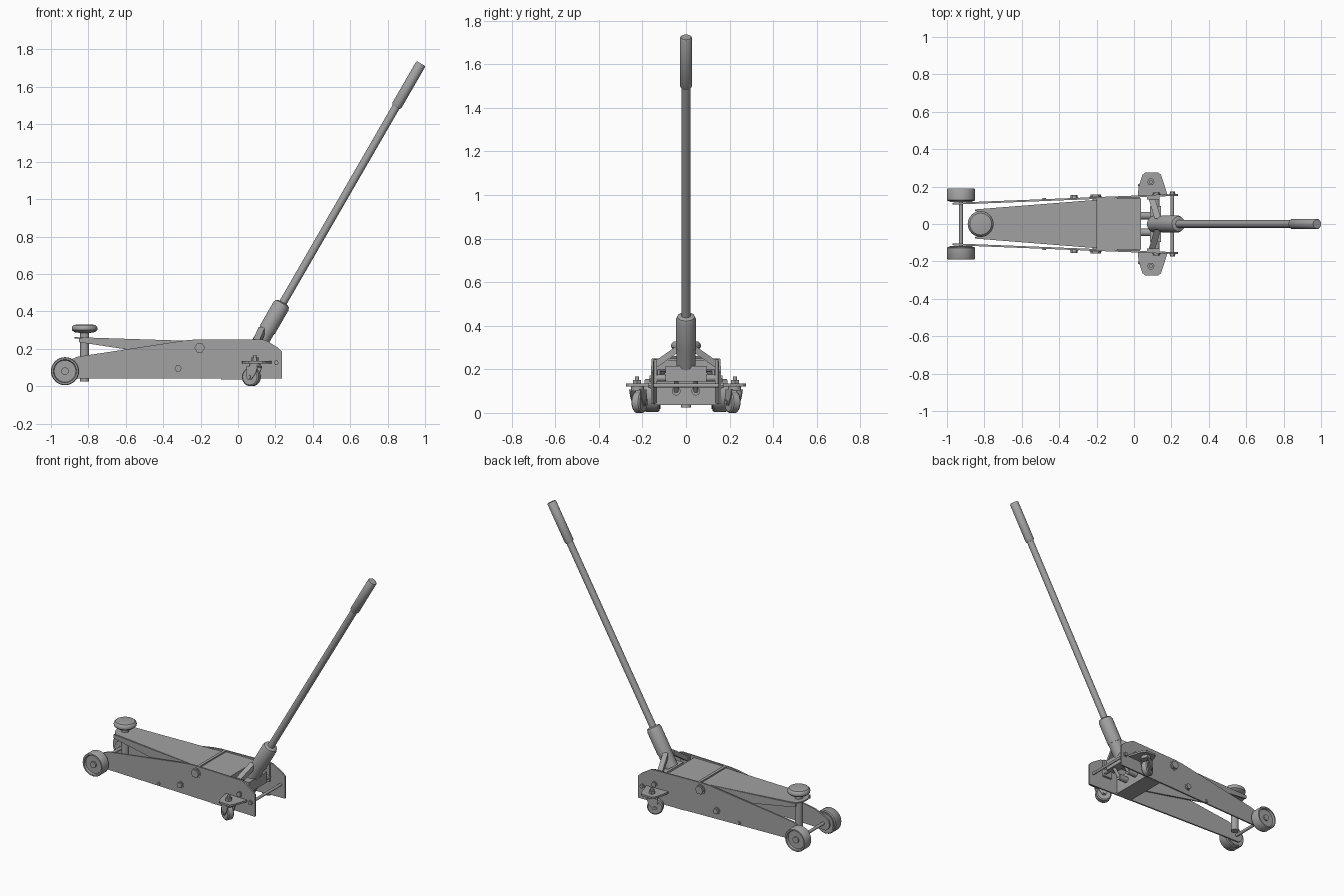
import bpy, bmesh, math
from mathutils import Vector, Matrix

old = bpy.data.objects.get("Cube")
if old:
    bpy.data.objects.remove(old, do_unlink=True)

grey = bpy.data.materials.new("steel_grey")
grey.use_nodes = True
grey.diffuse_color = (0.36, 0.36, 0.36, 1)
grey.node_tree.nodes["Principled BSDF"].inputs["Base Color"].default_value = (0.36, 0.36, 0.36, 1)


def finish(name, bm, smooth=False):
    bmesh.ops.recalc_face_normals(bm, faces=bm.faces)
    mesh = bpy.data.meshes.new(name)
    bm.to_mesh(mesh)
    bm.free()
    mesh.materials.append(grey)
    obj = bpy.data.objects.new(name, mesh)
    bpy.context.collection.objects.link(obj)
    if smooth:
        bpy.ops.object.select_all(action='DESELECT')
        obj.select_set(True)
        bpy.context.view_layer.objects.active = obj
        bpy.ops.object.shade_smooth_by_angle(angle=math.radians(35))
    return obj


def lathe(name, start, direction, profile, seg=32):
    """Spin (radius, distance) pairs around an axis."""
    bm = bmesh.new()
    rot = Vector(direction).to_track_quat('Z', 'Y')
    rings = []
    for r, d in profile:
        rings.append([bm.verts.new(Vector(start) + rot @ Vector(
            (r * math.cos(math.tau * i / seg), r * math.sin(math.tau * i / seg), d)))
            for i in range(seg)])
    for a, b in zip(rings, rings[1:]):
        for i in range(seg):
            j = (i + 1) % seg
            bm.faces.new((a[i], a[j], b[j], b[i]))
    bm.faces.new(rings[0])
    bm.faces.new(rings[-1])
    return finish(name, bm, seg > 6)


def rod(name, a, b, r, seg=24):
    d = Vector(b) - Vector(a)
    return lathe(name, a, d, [(r, 0), (r, d.length)], seg)


def prism(name, pts, axis, lo, hi, warp=None):
    """Extrude a flat outline along y or z, with an optional vertex warp."""
    bm = bmesh.new()
    place = (lambda u, v, w: (u, w, v)) if axis == 'y' else (lambda u, v, w: (u, v, w))
    a = [bm.verts.new(place(u, v, lo)) for u, v in pts]
    b = [bm.verts.new(place(u, v, hi)) for u, v in pts]
    bm.faces.new(a)
    bm.faces.new(b)
    for i in range(len(pts)):
        j = (i + 1) % len(pts)
        bm.faces.new((a[i], a[j], b[j], b[i]))
    if warp:
        for v in bm.verts:
            v.co = warp(v.co)
    return finish(name, bm)


def box(name, x, y, z):
    return prism(name, [(x[0], y[0]), (x[1], y[0]), (x[1], y[1]), (x[0], y[1])], 'z', *z)


def plate_y(x):
    return 0.105 + 0.046 * (x + 0.93) / 1.165


# Frame outline with a round nose about the front axle
nose = [(-0.925 + 0.045 * math.cos(t), 0.08 + 0.045 * math.sin(t))
        for t in [math.radians(110 + 20 * i) for i in range(8)]]
outline = nose + [(-0.85, 0.04), (0.235, 0.04), (0.235, 0.185), (0.215, 0.205),
                  (0.15, 0.245), (0.13, 0.25), (-0.22, 0.25), (-0.28, 0.245), (-0.86, 0.157)]
fasteners = [(-0.205, 0.205, 0.028, 0.016), (-0.32, 0.095, 0.019, 0.016),
             (-0.48, 0.055, 0.009, 0.008), (0.12, 0.157, 0.017, 0.012),
             (0.205, 0.125, 0.013, 0.014)]

for s, side in ((1, "left"), (-1, "right")):
    prism(side + "_side_plate", outline, 'y', 0, 0.01,
          lambda c: Vector((c.x, s * (c.y + plate_y(c.x)), c.z)))

    # Front wheel with dished outer face and hub
    lathe(side + "_front_wheel", (-0.925, s * 0.118, 0.08), (0, s, 0),
          [(0.02, 0), (0.062, 0), (0.062, 0.004), (0.07, 0.004), (0.075, 0.01),
           (0.075, 0.066), (0.071, 0.072), (0.062, 0.072), (0.058, 0.058),
           (0.02, 0.058), (0.02, 0.068)], 40)

    # Bolts through the side plates
    for i, (x, z, r, h) in enumerate(fasteners):
        y = plate_y(x) + 0.009
        rod(f"{side}_bolt_{i}", (x, s * y, z), (x, s * (y + h), z), r, 6)
        rod(f"{side}_bolt_washer_{i}", (x, s * y, z), (x, s * (y + 0.004), z), r * 1.2)

    # Caster mounting wing with its upright flange
    wing = [(0.02, 0.152), (0.18, 0.152), (0.165, 0.2), (0.145, 0.262),
            (0.13, 0.275), (0.06, 0.275), (0.045, 0.262), (0.025, 0.2)]
    prism(side + "_caster_wing", [(x, s * y) for x, y in wing], 'z', 0.122, 0.134)
    rod(side + "_swivel_bolt", (0.09, s * 0.225, 0.134), (0.09, s * 0.225, 0.152), 0.02, 6)
    rod(side + "_swivel_tip", (0.09, s * 0.225, 0.15), (0.09, s * 0.225, 0.166), 0.01)

    # Turned caster: swivel race, fork, wheel and pin
    turn = (Matrix.Translation((0.09, s * 0.222, 0))
            @ Matrix.Rotation(math.radians(25 * s), 4, 'Z'))
    rod(side + "_swivel_race", (0.09, s * 0.222, 0.106), (0.09, s * 0.222, 0.123), 0.03)
    parts = [box(side + "_fork_top", (-0.035, 0.03), (-0.029, 0.029), (0.1, 0.107))]
    fork = [(-0.035, 0.107), (0.03, 0.107), (0.02, 0.075), (-0.008, 0.035),
            (-0.03, 0.035), (-0.04, 0.06)]
    for y in (-0.029, 0.024):
        parts.append(prism(side + "_fork_cheek", fork, 'y', y, y + 0.005))
    parts.append(lathe(side + "_caster_wheel", (-0.02, -0.021, 0.049), (0, 1, 0),
                       [(0.042, 0), (0.049, 0.006), (0.049, 0.036), (0.042, 0.042)]))
    parts.append(rod(side + "_caster_pin", (-0.02, -0.035, 0.049), (-0.02, 0.035, 0.049), 0.01))
    for p in parts:
        p.matrix_world = turn

    # Pump plunger and gusset of the handle yoke
    rod(side + "_pump_plunger", (0.02, s * 0.045, 0.1), (0.09, s * 0.045, 0.1), 0.02)
    rod(side + "_pump_rod", (0.085, s * 0.045, 0.1), (0.125, s * 0.045, 0.15), 0.011)
    prism(side + "_yoke_gusset", [(0, 0.2), (0.035, 0.2), (0.035, 0.235), (0, 0.235)],
          'y', 0.03, 0.146,
          lambda c: Vector((c.x + 0.075 + 0.3 * (0.146 - c.y), s * c.y,
                            c.z + (0.146 - c.y) * 0.7)))
    box(side + "_yoke_ear", (0.07, 0.135), sorted((s * 0.132, s * 0.148)), (0.13, 0.245))

    # Lift arm web, tapering in height and width
    prism(side + "_lift_arm_web", [(-0.85, 0.235), (-0.19, 0.135), (-0.19, 0.238),
                                   (-0.85, 0.258)], 'y', 0, 0.01,
          lambda c: Vector((c.x, s * (c.y + 0.068 + 0.052 * (c.x + 0.85) / 0.66), c.z)))

# Cross axles
rod("front_axle", (-0.925, -0.125, 0.08), (-0.925, 0.125, 0.08), 0.01)
rod("rear_tie_rod", (0.205, -0.155, 0.125), (0.205, 0.155, 0.125), 0.009)
rod("lift_arm_pivot", (-0.205, -0.14, 0.205), (-0.205, 0.14, 0.205), 0.018)
rod("yoke_pivot", (0.12, -0.148, 0.16), (0.12, 0.148, 0.16), 0.016)

# Lift arm top sheet with rounded front
tip = [(-0.82 - 0.055 * math.sin(t), 0.074 * math.cos(t))
       for t in [math.pi * i / 10 for i in range(11)]]
prism("lift_arm_top", tip + [(-0.19, -0.13), (-0.19, 0.13)], 'z', 0, 0.008,
      lambda c: Vector((c.x, c.y, c.z + 0.254 - 0.022 * (c.x + 0.87) / 0.68)))

# Saddle and post
rod("saddle_post", (-0.82, 0, 0.025), (-0.82, 0, 0.295), 0.024, 32)
lathe("saddle", (-0.82, 0, 0.285), (0, 0, 1),
      [(0.03, 0), (0.055, 0.004), (0.067, 0.014), (0.069, 0.024), (0.066, 0.034),
       (0.058, 0.042), (0.03, 0.046)], 40)

# Rear cover and power unit
box("cover_front_bar", (-0.2, -0.182), (-0.139, 0.139), (0.222, 0.25))
box("cover_plate", (-0.182, 0.038), (-0.137, 0.137), (0.232, 0.242))
box("cover_rear_lip", (0.03, 0.038), (-0.137, 0.137), (0.2, 0.242))
box("power_unit", (-0.09, 0.025), (-0.136, 0.136), (0.045, 0.15))
box("power_unit_base", (-0.09, 0.03), (-0.145, 0.145), (0.036, 0.046))
box("yoke_block", (0.085, 0.145), (-0.095, 0.095), (0.145, 0.215))

# Handle socket, tube and grip along one slanted axis
lean = Vector((0.5, 0, 0.866))
foot = Vector((0.107, 0, 0.215))
lathe("handle_socket", foot, lean,
      [(0.043, 0), (0.043, 0.1), (0.046, 0.1), (0.046, 0.245), (0.04, 0.262), (0.024, 0.268)], 32)
lathe("handle_tube", foot + lean * 0.2, lean, [(0.021, 0), (0.021, 1.4)], 32)
lathe("handle_grip", foot + lean * 1.475, lean,
      [(0.022, 0), (0.028, 0.012), (0.028, 0.262), (0.024, 0.268)], 32)
